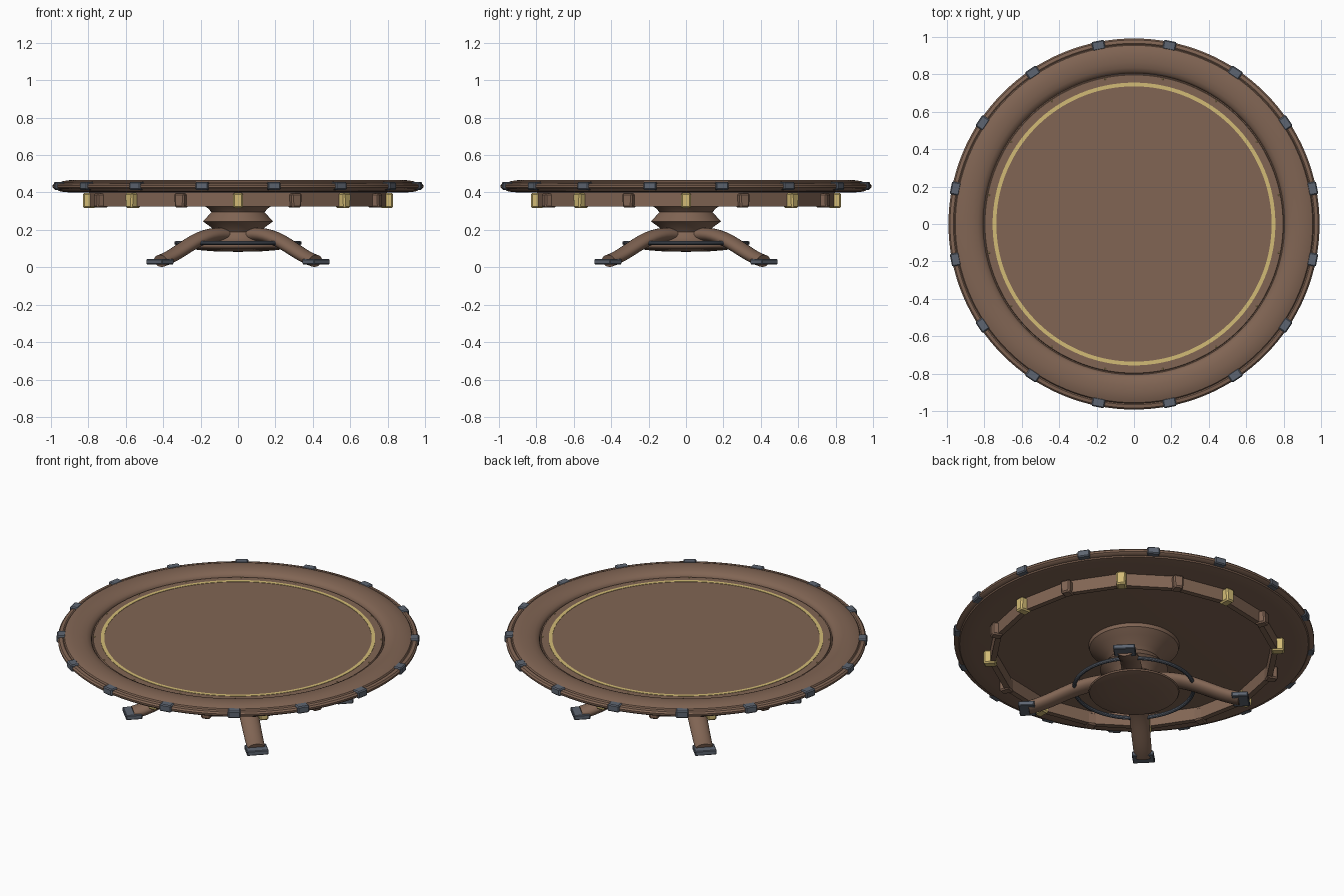
import bpy, bmesh
from math import pi, sin, cos, radians
from mathutils import Vector, Matrix
from mathutils.geometry import interpolate_bezier

cube = bpy.data.objects.get("Cube")
if cube:
    bpy.data.objects.remove(cube, do_unlink=True)


def material(name, rgb):
    m = bpy.data.materials.new(name)
    m.use_nodes = True
    color = (*rgb, 1.0)
    m.diffuse_color = color
    m.node_tree.nodes["Principled BSDF"].inputs["Base Color"].default_value = color
    return m


WOOD = material("brown wood", (0.22, 0.13, 0.088))
GOLD = material("pale gold", (0.65, 0.5, 0.18))
IRON = material("blue grey iron", (0.11, 0.13, 0.165))


def finish(name, bm, mat, smooth=True):
    bmesh.ops.recalc_face_normals(bm, faces=bm.faces)
    mesh = bpy.data.meshes.new(name)
    bm.to_mesh(mesh)
    bm.free()
    mesh.materials.append(mat)
    obj = bpy.data.objects.new(name, mesh)
    bpy.context.collection.objects.link(obj)
    if smooth:
        bpy.ops.object.select_all(action='DESELECT')
        obj.select_set(True)
        bpy.context.view_layer.objects.active = obj
        bpy.ops.object.shade_smooth_by_angle(angle=radians(35))
    return obj


def skin(bm, rings, closed=False):
    """Bridge rings of points; cap the ends unless the loop is closed."""
    loops = [[bm.verts.new(p) for p in ring] for ring in rings]
    n = len(loops[0])
    pairs = list(zip(loops, loops[1:]))
    if closed:
        pairs.append((loops[-1], loops[0]))
    else:
        bm.faces.new(loops[0])
        bm.faces.new(loops[-1])
    for a, b in pairs:
        for i in range(n):
            j = (i + 1) % n
            bm.faces.new((a[i], a[j], b[j], b[i]))


def lathe(name, profile, mat, sides=96, closed=False, smooth=True):
    bm = bmesh.new()
    rings = [[(r * cos(2 * pi * i / sides), r * sin(2 * pi * i / sides), z)
              for i in range(sides)] for r, z in profile]
    skin(bm, rings, closed)
    return finish(name, bm, mat, smooth)


def block(name, mat, angle, r, z, size, bevel=0.006, taper=1.0):
    """Box placed around the centre at an angle; size is radial, tangential, height."""
    bm = bmesh.new()
    bmesh.ops.create_cube(bm, size=1, matrix=Matrix.Diagonal((*size, 1)))
    for v in bm.verts:
        if v.co.x > 0 and v.co.z < 0:
            v.co.y *= taper
    bmesh.ops.bevel(bm, geom=bm.edges[:], offset=bevel, segments=1, affect='EDGES')
    bm.transform(Matrix.Rotation(angle, 4, 'Z') @ Matrix.Translation((r, 0, z)))
    return finish(name, bm, mat, False)


# Round top with raised rim, outer lip and recessed panel
lathe("table_top", [
    (0.01, 0.40), (0.88, 0.40), (0.93, 0.402), (0.96, 0.408), (0.965, 0.415),
    (0.982, 0.418), (0.991, 0.426), (0.992, 0.437), (0.984, 0.446), (0.966, 0.449),
    (0.96, 0.445), (0.955, 0.453), (0.935, 0.461), (0.90, 0.466), (0.865, 0.465),
    (0.835, 0.459), (0.815, 0.449), (0.808, 0.44), (0.805, 0.43), (0.80, 0.43),
    (0.797, 0.436), (0.01, 0.436)], WOOD, 128)
lathe("inlay_ring", [(0.736, 0.435), (0.756, 0.435), (0.756, 0.438), (0.736, 0.438)],
      GOLD, 128, closed=True, smooth=False)

# Sixteen-sided apron under the top
lathe("apron", [(0.765, 0.405), (0.765, 0.325), (0.797, 0.325), (0.797, 0.405)],
      WOOD, 16, closed=True, smooth=False)

# Clamps on the rim, studs on the panel, brackets on the apron corners
STEP = pi / 8
for k in range(16):
    between = (k + 0.5) * STEP
    block("rim_clamp", IRON, between, 0.973, 0.435, (0.05, 0.07, 0.042))
    block("panel_stud", GOLD, between, 0.79, 0.437, (0.008, 0.008, 0.006), 0.002)
    if k % 2 == 0:
        block("gold_bracket", GOLD, k * STEP, 0.795, 0.357, (0.07, 0.056, 0.08), 0.008, 0.9)
    else:
        block("wood_bracket", WOOD, k * STEP, 0.793, 0.357, (0.064, 0.06, 0.076), 0.008, 0.85)

# Turned pedestal with a shallow domed base
lathe("pedestal", [
    (0.02, 0.083), (0.12, 0.085), (0.21, 0.092), (0.245, 0.10), (0.25, 0.108),
    (0.24, 0.116), (0.18, 0.135), (0.14, 0.16), (0.125, 0.19), (0.145, 0.215),
    (0.187, 0.245), (0.142, 0.295), (0.16, 0.315), (0.21, 0.35), (0.245, 0.38),
    (0.25, 0.402)], WOOD, 64)

# Iron stretcher ring through the legs
lathe("stretcher_ring", [(0.33 + 0.011 * cos(a * pi / 5), 0.13 + 0.011 * sin(a * pi / 5))
                         for a in range(10)], IRON, 72, closed=True)

# Four curved legs on the diagonals, each with an iron foot
path = interpolate_bezier(Vector((0.08, 0, 0.17)), Vector((0.30, 0, 0.20)),
                          Vector((0.42, 0, 0.07)), Vector((0.585, 0, 0.034)), 16)
for k in range(4):
    angle = pi / 4 + k * pi / 2
    bm = bmesh.new()
    rings = []
    for i, p in enumerate(path):
        along = (path[min(i + 1, 15)] - path[max(i - 1, 0)]).normalized()
        up = Vector((-along.z, 0, along.x))
        w, h = 0.058 - 0.008 * i / 15, 0.038 - 0.005 * i / 15
        rings.append([p + Vector((0, w * cos(t * pi / 10), 0)) + up * h * sin(t * pi / 10)
                      for t in range(20)])
    skin(bm, rings)
    bm.transform(Matrix.Rotation(angle, 4, 'Z'))
    finish("leg", bm, WOOD)
    block("foot", IRON, angle, 0.59, 0.03, (0.09, 0.12, 0.028), 0.004)
